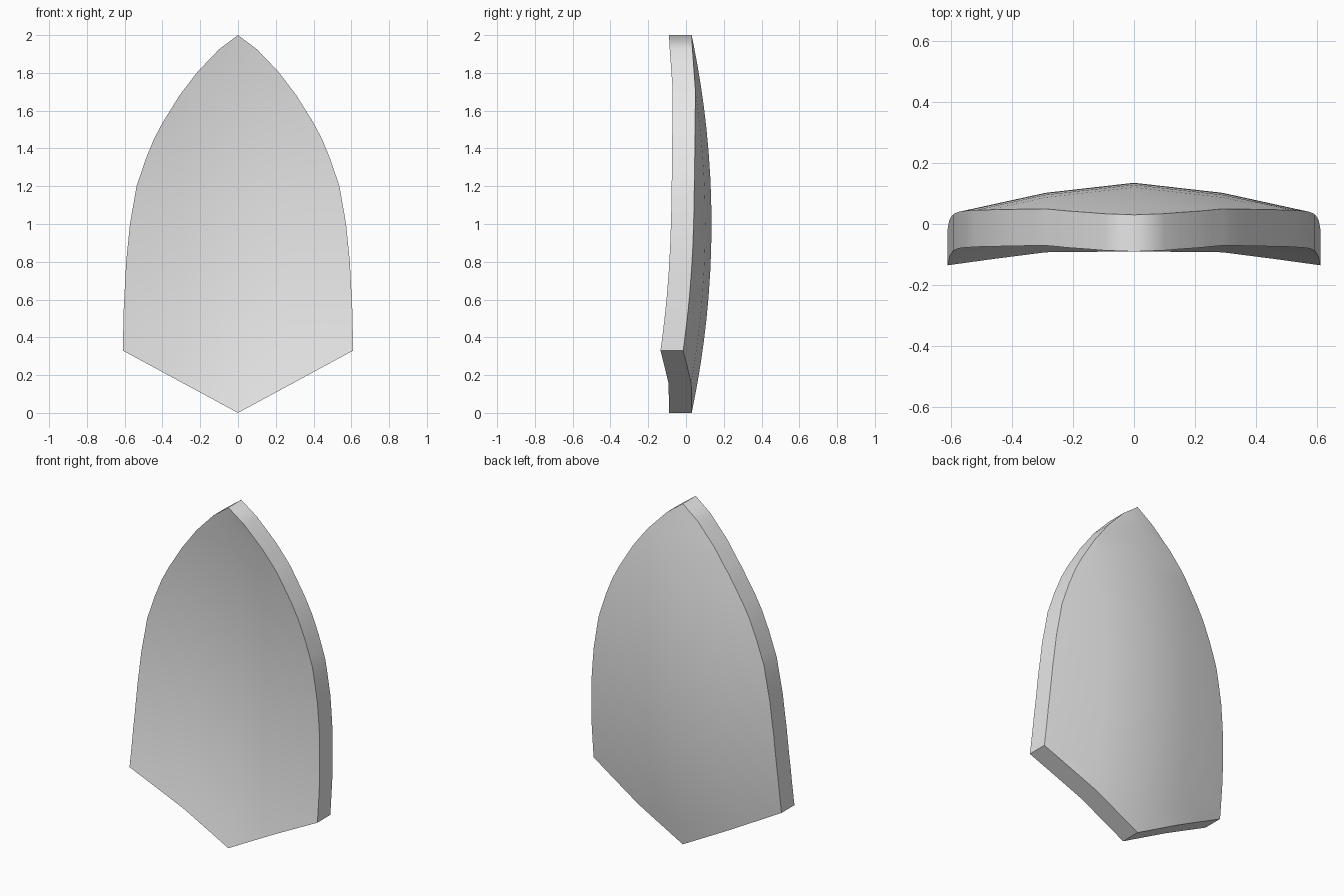
import bpy, bmesh, math
from mathutils import Vector

cube = bpy.data.objects.get("Cube")
if cube:
    bpy.data.objects.remove(cube, do_unlink=True)

THICKNESS = 0.12
KINK = 0.29      # where the cross-section bends
ROWS = 16

# Right half of the outline, bottom point to top point (x, z)
half = [(0, 0), (0.61, 0.33), (0.605, 0.55), (0.592, 0.8), (0.572, 1.0),
        (0.537, 1.2), (0.49, 1.34), (0.445, 1.45), (0.40, 1.535),
        (0.31, 1.68), (0.215, 1.805), (0.10, 1.925), (0, 2)]
outline = half + [(-x, z) for x, z in reversed(half[1:-1])]


def back_depth(x, z):
    """Bowed lengthwise, faceted across the width."""
    x = abs(x)
    across = 0.033 * min(x, KINK) / KINK + 0.07 * max(x - KINK, 0) / (0.61 - KINK)
    return 0.135 - 0.105 * (z - 1) ** 2 - across


def cut(bm, point, normal):
    bmesh.ops.bisect_plane(bm, geom=bm.verts[:] + bm.edges[:] + bm.faces[:],
                           dist=0.0001, plane_co=point, plane_no=normal)


# Flat panel cut into columns and rows
bm = bmesh.new()
bm.faces.new([bm.verts.new((x, 0, z)) for x, z in outline])
for x in (-KINK, 0, KINK):
    cut(bm, (x, 0, 0), (1, 0, 0))
for i in range(1, ROWS):
    cut(bm, (0, 0, 2 * i / ROWS), (0, 0, 1))

# Bend the panel, then give it thickness towards the front
for v in bm.verts:
    v.co.y = back_depth(v.co.x, v.co.z)
result = bmesh.ops.extrude_face_region(bm, geom=bm.faces[:], use_keep_orig=True)
front = [g for g in result["geom"] if isinstance(g, bmesh.types.BMVert)]
bmesh.ops.translate(bm, verts=front, vec=Vector((0, -THICKNESS, 0)))
bmesh.ops.recalc_face_normals(bm, faces=bm.faces[:])

# Smooth surfaces, sharp rim and lower corners, soft upper tip
for f in bm.faces:
    f.smooth = True
for e in bm.edges:
    tip = all(abs(v.co.x) < 0.01 and v.co.z > 1.95 for v in e.verts)
    e.smooth = tip or e.calc_face_angle(0) < math.radians(50)

mesh = bpy.data.meshes.new("curved_panel")
bm.to_mesh(mesh)
bm.free()
panel = bpy.data.objects.new("curved_panel", mesh)
bpy.context.collection.objects.link(panel)

# Plain light grey
grey = bpy.data.materials.new("light_grey")
grey.use_nodes = True
colour = (0.8, 0.8, 0.8, 1)
grey.diffuse_color = colour
grey.node_tree.nodes["Principled BSDF"].inputs["Base Color"].default_value = colour
mesh.materials.append(grey)
